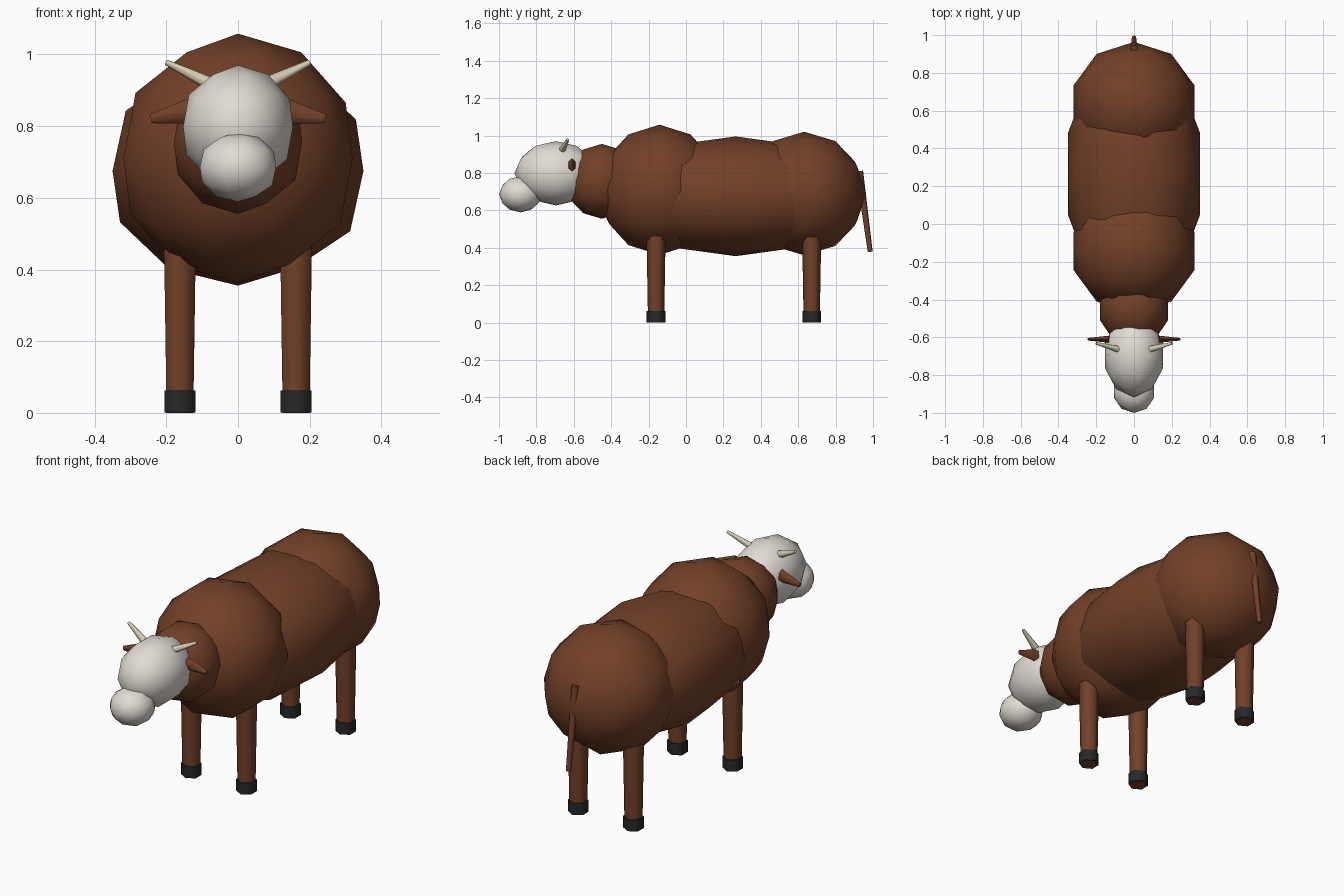
import bpy
from mathutils import Vector
from math import radians

if "Cube" in bpy.data.objects:
    bpy.data.objects.remove(bpy.data.objects["Cube"])


def material(name, rgb):
    m = bpy.data.materials.new(name)
    m.diffuse_color = (*rgb, 1)
    m.use_nodes = True
    m.node_tree.nodes["Principled BSDF"].inputs["Base Color"].default_value = m.diffuse_color
    return m


BROWN = material("brown_hide", (0.17, 0.052, 0.021))
WHITE = material("white_face", (0.75, 0.71, 0.65))
HORN = material("ivory_horn", (0.66, 0.60, 0.44))
BLACK = material("black_hoof", (0.02, 0.021, 0.022))


def finish(name, mat):
    ob = bpy.context.object
    ob.name = name
    ob.data.materials.append(mat)
    bpy.ops.object.transform_apply(location=False, rotation=True, scale=True)
    bpy.ops.object.shade_smooth_by_angle(angle=radians(65))
    return ob


def blob(name, centre, radii, mat):
    """Low-poly ellipsoid."""
    bpy.ops.mesh.primitive_ico_sphere_add(subdivisions=2, radius=1, location=centre)
    bpy.context.object.scale = radii
    return finish(name, mat)


def taper(name, a, b, r1, r2, mat, sides=6, flat_y=1.0):
    """Tapered rod from a to b, optionally flattened along y."""
    a, b = Vector(a), Vector(b)
    d = b - a
    bpy.ops.mesh.primitive_cone_add(vertices=sides, radius1=r1, radius2=r2,
                                    depth=d.length, location=(a + b) / 2)
    ob = bpy.context.object
    if abs(d.x) + abs(d.y) > 1e-5:
        ob.rotation_euler = d.to_track_quat('Z', 'Y').to_euler()
    bpy.ops.object.transform_apply(location=False, rotation=True, scale=False)
    ob.scale = (1, flat_y, 1)
    return finish(name, mat)


# Body masses
blob("chest", (0, -0.142, 0.71), (0.336, 0.332, 0.348), BROWN)
blob("belly", (0, 0.265, 0.675), (0.368, 0.70, 0.32), BROWN)
blob("rump", (0, 0.632, 0.69), (0.336, 0.332, 0.33), BROWN)
blob("neck", (0, -0.45, 0.755), (0.188, 0.20, 0.20), BROWN)

# Head
blob("head", (0, -0.695, 0.798), (0.161, 0.222, 0.172), WHITE)
blob("muzzle", (0, -0.885, 0.686), (0.112, 0.115, 0.097), WHITE)

for side, s in (("left", 1), ("right", -1)):
    # Ears and horns
    taper(f"ear_{side}", (s * 0.13, -0.61, 0.842), (s * 0.243, -0.61, 0.821),
          0.036, 0.013, BROWN, 6, 0.6)
    taper(f"horn_{side}", (s * 0.075, -0.665, 0.916), (s * 0.2, -0.632, 0.978),
          0.02, 0.008, HORN, 6)
    # Legs and hooves
    for end, y in (("front", -0.16), ("rear", 0.672)):
        x = s * 0.162
        taper(f"{end}_leg_{side}", (x, y, 0), (x, y, 0.52), 0.043, 0.052, BROWN)
        taper(f"{end}_hoof_{side}", (x, y, 0.001), (x, y, 0.062), 0.05, 0.05, BLACK)

# Tail
taper("tail", (0, 0.927, 0.81), (0, 0.985, 0.378), 0.02, 0.013, BROWN)
